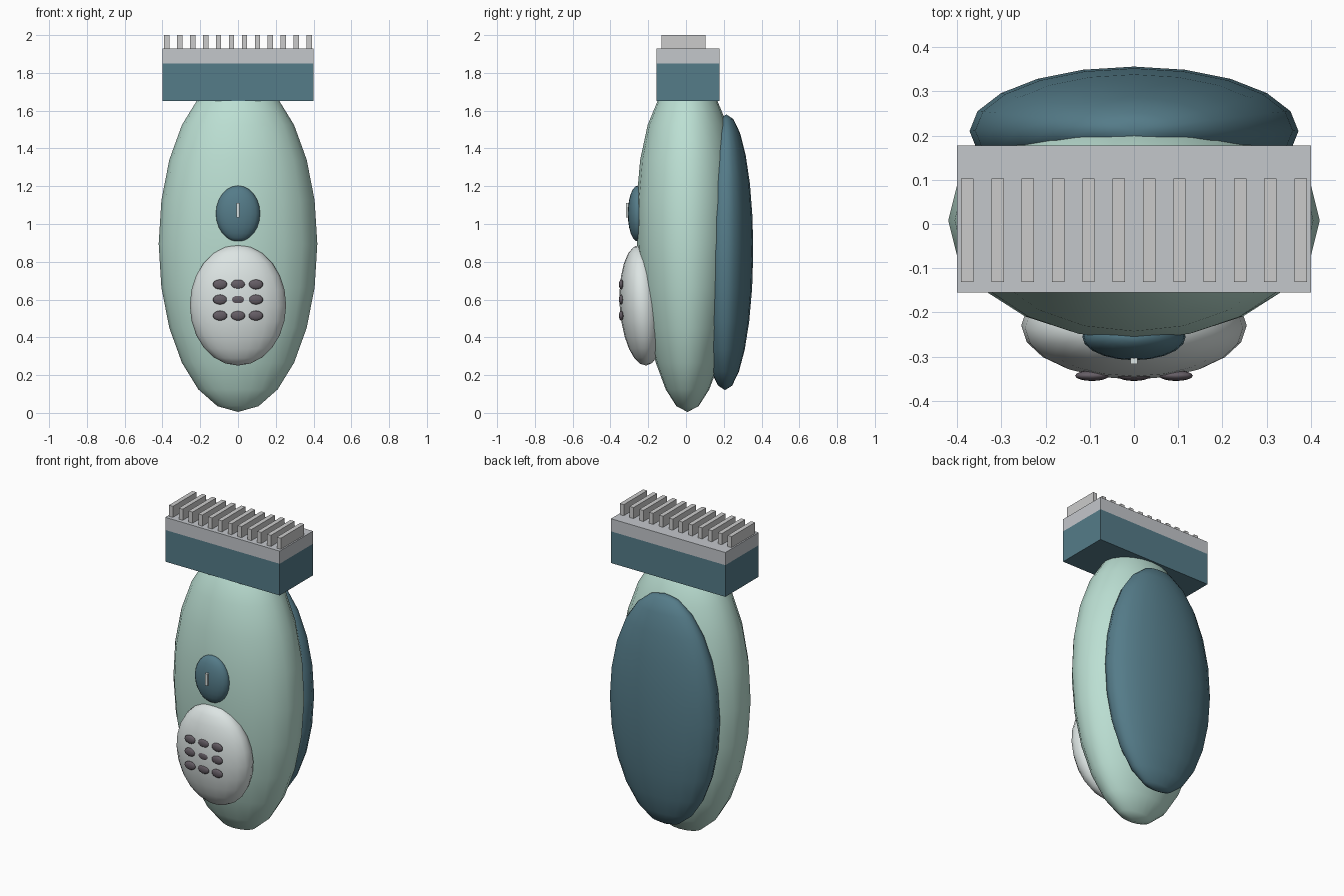
import bpy
from math import pi

if "Cube" in bpy.data.objects:
    bpy.data.objects.remove(bpy.data.objects["Cube"])


def material(name, rgb):
    m = bpy.data.materials.new(name)
    m.diffuse_color = (*rgb, 1)
    m.use_nodes = True
    m.node_tree.nodes["Principled BSDF"].inputs["Base Color"].default_value = m.diffuse_color
    return m


MINT = material("mint", (0.50, 0.74, 0.65))
TEAL = material("teal", (0.09, 0.20, 0.25))
WHITE = material("white", (0.72, 0.78, 0.77))
SILVER = material("silver", (0.55, 0.57, 0.60))
DARK = material("dark", (0.13, 0.11, 0.13))


def finish(ob, name, mat):
    ob.name = name
    if mat:
        ob.data.materials.append(mat)
    return ob


def ellipsoid(name, center, radii, mat, tilt=0.0, segments=20, rings=12):
    bpy.ops.mesh.primitive_uv_sphere_add(segments=segments, ring_count=rings, radius=1,
                                         location=center, rotation=(tilt, 0, 0))
    ob = bpy.context.object
    for v in ob.data.vertices:
        v.co = [c * r for c, r in zip(v.co, radii)]
    bpy.ops.object.shade_smooth()
    return finish(ob, name, mat)


def box(name, low, high, mat=None):
    bpy.ops.mesh.primitive_cube_add(size=1, location=[(a + b) / 2 for a, b in zip(low, high)])
    ob = bpy.context.object
    for v in ob.data.vertices:
        v.co = [c * (b - a) for c, a, b in zip(v.co, low, high)]
    return finish(ob, name, mat)


# Main handle, slightly deeper towards the head
body = ellipsoid("body", (0, 0.008, 0.895), (0.42, 0.268, 0.89), MINT)
for v in body.data.vertices:
    v.co.y *= 1 + 0.18 * v.co.z

# Back grip
ellipsoid("back_grip", (0, 0.21, 0.85), (0.372, 0.146, 0.73), TEAL, tilt=-0.005)

# Front panel with a grid of small dots
ellipsoid("front_panel", (0, -0.23, 0.57), (0.255, 0.121, 0.32), WHITE, tilt=0.06)
for row, z in enumerate((0.515, 0.6, 0.68)):
    for col in range(3):
        ellipsoid(f"panel_dot_{row}_{col}", ((col - 1) * 0.095, -0.343, z),
                  (0.038, 0.012, 0.026), DARK, segments=16, rings=8)

# Power button and its indicator
ellipsoid("power_button", (0, -0.255, 1.055), (0.117, 0.053, 0.148), TEAL)
box("button_indicator", (-0.008, -0.317, 1.035), (0.008, -0.303, 1.11), WHITE)

# Cutting head and comb teeth
box("head_base", (-0.4, -0.155, 1.65), (0.4, 0.178, 1.85), TEAL)
box("blade_plate", (-0.4, -0.155, 1.85), (0.4, 0.178, 1.93), SILVER)
for i in range(12):
    x = -0.377 + i * 0.754 / 11
    box(f"comb_tooth_{i}", (x - 0.014, -0.131, 1.92), (x + 0.014, 0.103, 2.0))
